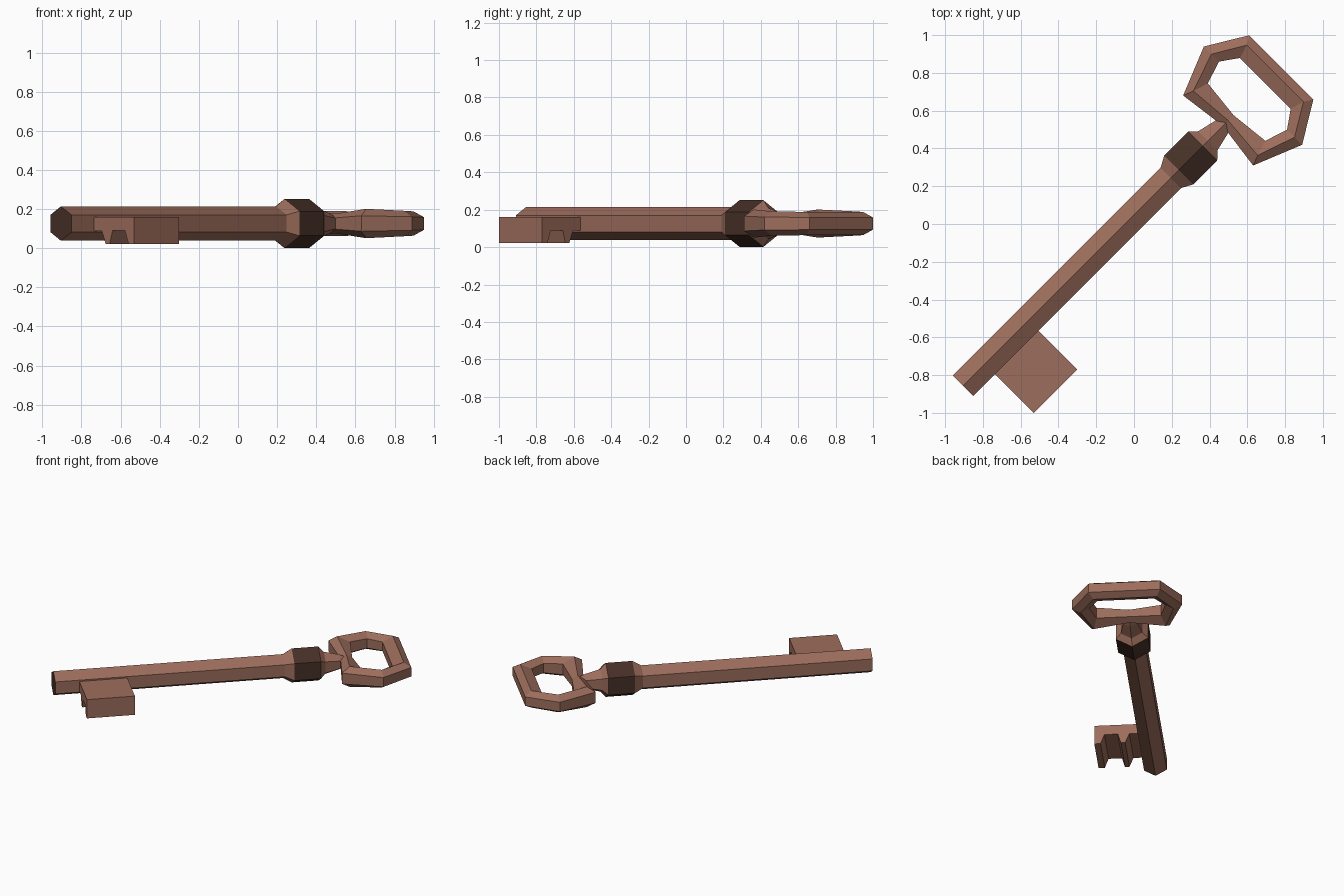
import bpy, bmesh, math

if "Cube" in bpy.data.objects:
    bpy.data.objects.remove(bpy.data.objects["Cube"])

S = math.sqrt(0.5)
CV, CZ = -0.035, 0.126      # key axis: sideways offset and height


def material(name, rgb):
    m = bpy.data.materials.new(name)
    m.diffuse_color = (*rgb, 1)
    m.use_nodes = True
    m.node_tree.nodes["Principled BSDF"].inputs["Base Color"].default_value = m.diffuse_color
    return m


COPPER = material("copper brown", (0.335, 0.153, 0.107))
DARK = material("dark brown", (0.062, 0.030, 0.020))


def place(u, v, z):
    """u runs along the key, v to its right side; the key lies diagonally."""
    return ((u + v) * S, (u - v) * S, z)


def loft(name, rings, mat, closed=False, caps=()):
    """Skin cross-sections given as lists of (u, v, z); cap material per end."""
    bm = bmesh.new()
    loops = [[bm.verts.new(place(*p)) for p in r] for r in rings]
    n = len(loops[0])
    pairs = list(zip(loops, loops[1:]))
    if closed:
        pairs.append((loops[-1], loops[0]))
    for a, b in pairs:
        for i in range(n):
            j = (i + 1) % n
            bm.faces.new((a[i], a[j], b[j], b[i])).material_index = 0
    for end, index in caps:
        face = bm.faces.new(loops[end] if end else loops[0][::-1])
        face.material_index = index
    bmesh.ops.recalc_face_normals(bm, faces=bm.faces)
    # open tubes: make sure that faces look outwards from the key axis
    if not closed and len(caps) < 2:
        f = bm.faces[0]
        c = f.calc_center_median()
        out = (c.x - c.y) * S - CV, c.z - CZ
        nrm = (f.normal.x - f.normal.y) * S, f.normal.z
        if out[0] * nrm[0] + out[1] * nrm[1] < 0:
            bmesh.ops.reverse_faces(bm, faces=bm.faces)
    me = bpy.data.meshes.new(name)
    bm.to_mesh(me)
    bm.free()
    me.materials.append(mat)
    me.materials.append(DARK)
    ob = bpy.data.objects.new(name, me)
    bpy.context.collection.objects.link(ob)
    return ob


def hexagon(u, r):
    angles = [math.radians(90 + 60 * k) for k in range(6)]
    return [(u, CV + r * math.cos(a), CZ + r * math.sin(a)) for a in angles]


# shaft with flared end, collar and neck
loft("shaft", [hexagon(-1.245, .088), hexagon(.31, .088), hexagon(.37, .125)],
     COPPER, caps=[(0, 1)])
loft("collar", [hexagon(.37, .125), hexagon(.55, .125)], DARK)
loft("neck", [hexagon(.55, .125), hexagon(.587, .083), hexagon(.69, .055),
              hexagon(.73, .038)], COPPER, caps=[(-1, 0)])

# handle ring: outer, ridge and inner (u, v) plus ridge half height, right half
half = [((.665, .262), (.72, .241), (.803, .215), .075),
        ((.926, .368), (.926, .311), (.926, .255), .065),
        ((1.138, .240), (1.092, .212), (1.018, .190), .062)]
middle = ((.70, 0), (.74, 0), (.78, 0), .05)
mirrored = [tuple((p[0], -p[1]) for p in s[:3]) + (s[3],) for s in reversed(half)]
rings = []
for outer, ridge, inner, h in [middle] + half + mirrored:
    rings.append([(p[0], CV + p[1], CZ + z * h) for p, z in (
        (ridge, 1), (outer, .53), (outer, -.53),
        (ridge, -1), (inner, -.53), (inner, .53))])
loft("handle_ring", rings, COPPER, closed=True)

# bit: notched profile (v, z) extruded along the shaft
profile = [(-.03, .16), (.332, .16), (.332, .022), (.290, .022), (.265, .09),
           (.175, .09), (.155, .022), (.125, .022), (.098, .088), (-.03, .088)]
loft("bit", [[(u, v, z) for v, z in profile] for u in (-1.082, -.757)],
     COPPER, caps=[(0, 0), (-1, 0)])
